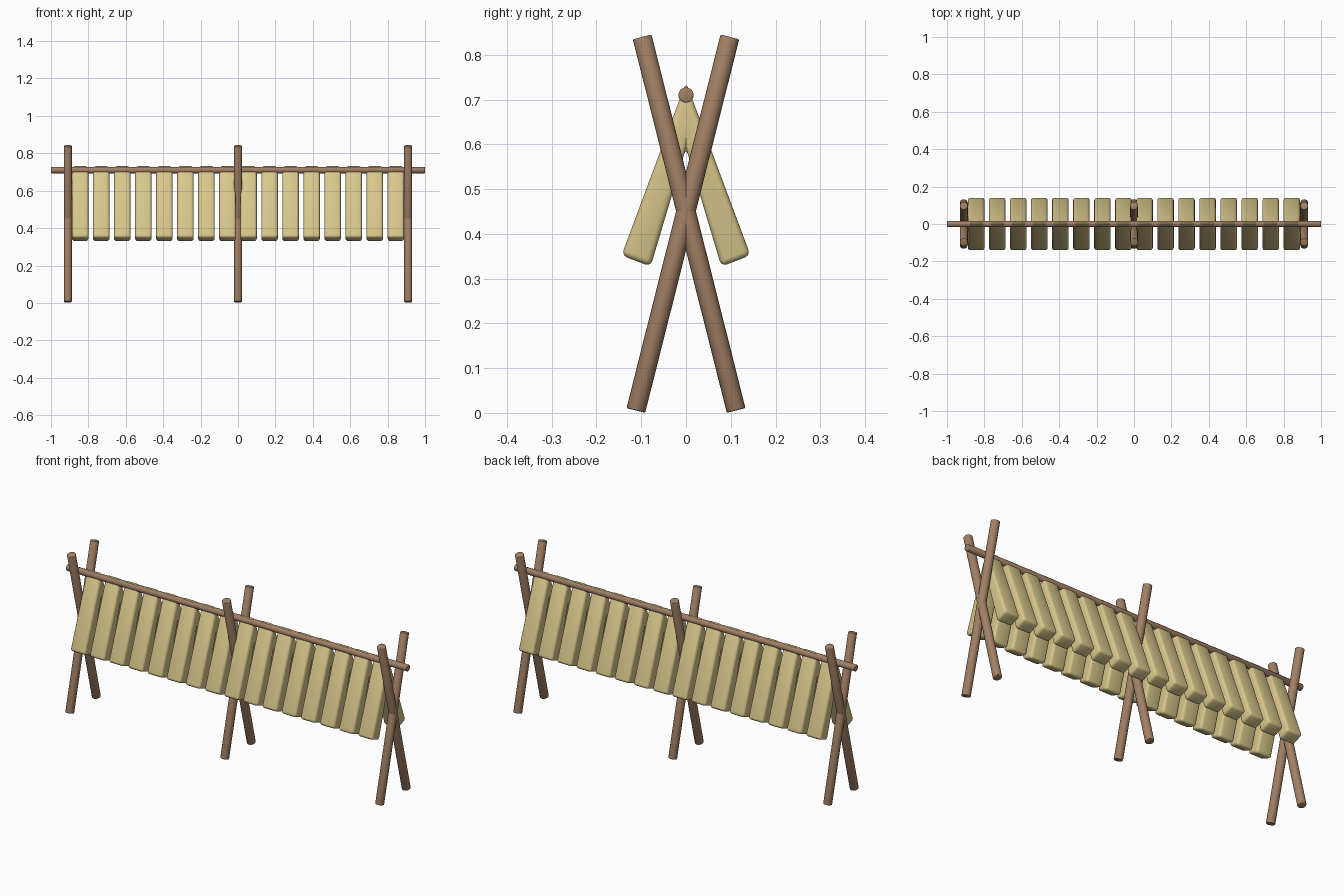
import bpy
import bmesh
from math import radians
from mathutils import Vector

cube = bpy.data.objects.get("Cube")
if cube:
    bpy.data.objects.remove(cube, do_unlink=True)


def make_material(name, color):
    mat = bpy.data.materials.new(name)
    mat.use_nodes = True
    mat.diffuse_color = color
    mat.node_tree.nodes["Principled BSDF"].inputs["Base Color"].default_value = color
    return mat


wood = make_material("brown wood", (0.36, 0.215, 0.13, 1))
straw = make_material("pale straw", (0.69, 0.57, 0.26, 1))


def finish(obj, mat, bevel, segments, angle):
    obj.data.materials.append(mat)
    mod = obj.modifiers.new("soft edges", "BEVEL")
    mod.width = bevel
    mod.segments = segments
    mod.limit_method = "ANGLE"
    mod.angle_limit = radians(30)
    bpy.ops.object.select_all(action="DESELECT")
    obj.select_set(True)
    bpy.context.view_layer.objects.active = obj
    bpy.ops.object.modifier_apply(modifier=mod.name)
    bpy.ops.object.shade_smooth_by_angle(angle=radians(angle))


def pole(name, start, end, radius):
    start, end = Vector(start), Vector(end)
    axis = end - start
    bpy.ops.mesh.primitive_cylinder_add(vertices=20, radius=radius, depth=axis.length,
                                        location=(start + end) / 2,
                                        rotation=axis.to_track_quat("Z", "Y").to_euler())
    obj = bpy.context.object
    obj.name = name
    finish(obj, wood, 0.003, 2, 50)


# Crossed legs at both ends and the middle
for label, x in (("right", -0.91), ("middle", 0), ("left", 0.91)):
    for side, s in (("front", 1), ("back", -1)):
        pole(f"{label}_{side}_leg", (x, -0.112 * s, 0.0055), (x, 0.098 * s, 0.84), 0.0215)

# Ridge rail
pole("ridge_rail", (-1, 0, 0.71), (1, 0, 0.71), 0.017)

# Folded bundles hung over the rail
half = [(-0.144, 0.352), (-0.079, 0.327)]
profile = half + [(0, 0.592)] + [(-y, z) for y, z in reversed(half)] + [(0, 0.739)]
COUNT, STEP, WIDTH = 16, 0.1125, 0.088
for i in range(COUNT):
    x = (i - (COUNT - 1) / 2) * STEP
    bm = bmesh.new()
    face = bm.faces.new([bm.verts.new((x - WIDTH / 2, y, z)) for y, z in profile])
    extruded = bmesh.ops.extrude_face_region(bm, geom=[face])["geom"]
    verts = [v for v in extruded if isinstance(v, bmesh.types.BMVert)]
    bmesh.ops.translate(bm, verts=verts, vec=(WIDTH, 0, 0))
    bmesh.ops.recalc_face_normals(bm, faces=bm.faces)
    mesh = bpy.data.meshes.new("hanging_bundle")
    bm.to_mesh(mesh)
    bm.free()
    bundle = bpy.data.objects.new(f"hanging_bundle_{i + 1}", mesh)
    bpy.context.collection.objects.link(bundle)
    finish(bundle, straw, 0.013, 3, 40)
